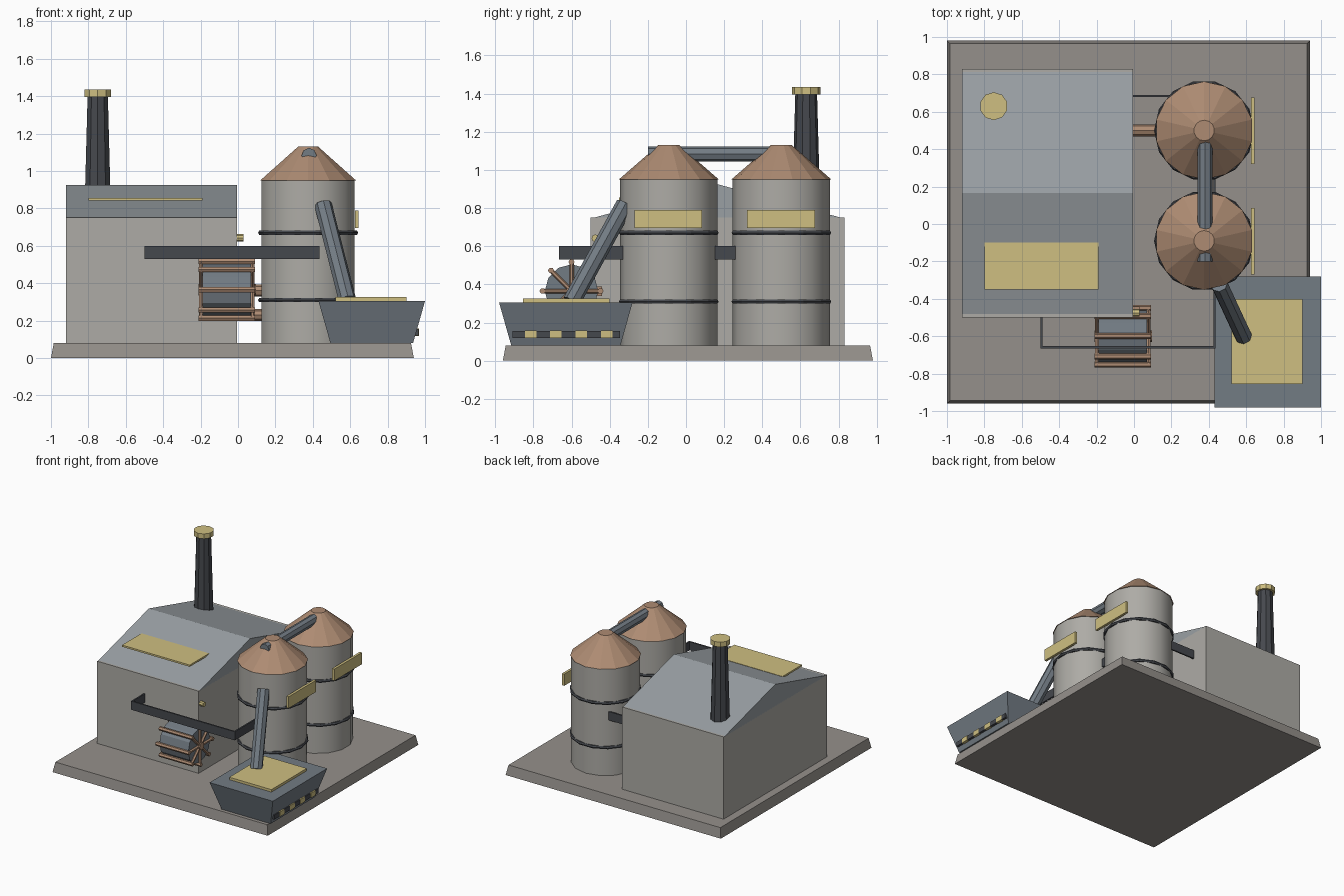
import bpy, bmesh, math
from mathutils import Vector

if "Cube" in bpy.data.objects:
    bpy.data.objects.remove(bpy.data.objects["Cube"])


def material(name, r, g, b):
    m = bpy.data.materials.new(name)
    m.diffuse_color = (r, g, b, 1)
    m.use_nodes = True
    m.node_tree.nodes["Principled BSDF"].inputs["Base Color"].default_value = m.diffuse_color
    return m


STONE = material("stone", .30, .28, .26)
WALL = material("wall", .42, .41, .38)
SLATE = material("slate", .32, .35, .37)
STEEL = material("steel", .17, .20, .23)
DARK = material("dark_iron", .06, .065, .075)
COPPER = material("copper", .42, .26, .17)
GOLD = material("gold", .62, .52, .22)


def finish(name, bm, mat, smooth=False):
    bmesh.ops.recalc_face_normals(bm, faces=bm.faces)
    me = bpy.data.meshes.new(name)
    bm.to_mesh(me)
    bm.free()
    ob = bpy.data.objects.new(name, me)
    bpy.context.collection.objects.link(ob)
    me.materials.append(mat)
    if smooth:
        bpy.ops.object.select_all(action='DESELECT')
        ob.select_set(True)
        bpy.context.view_layer.objects.active = ob
        bpy.ops.object.shade_smooth_by_angle(angle=math.radians(35))
    return ob


def box(name, x, y, z, mat, inset_top=0, inset_bottom=0):
    """Box from (min, max) ranges; insets taper the top or bottom."""
    bm = bmesh.new()
    bmesh.ops.create_cube(bm, size=1)
    for v in bm.verts:
        i = inset_top if v.co.z > 0 else inset_bottom
        v.co = [(a + i if c < 0 else b - i) if k < 2 else (a if c < 0 else b)
                for k, (c, (a, b)) in enumerate(zip(v.co, (x, y, z)))]
    return finish(name, bm, mat)


def rod(name, a, b, r1, mat, r2=None, sides=8, smooth=False):
    """Tapered cylinder between two points."""
    a, b = Vector(a), Vector(b)
    d = b - a
    bm = bmesh.new()
    bmesh.ops.create_cone(bm, cap_ends=True, segments=sides, radius1=r1,
                          radius2=r1 if r2 is None else r2, depth=d.length)
    q = Vector((0, 0, 1)).rotation_difference(d)
    for v in bm.verts:
        v.co = q @ v.co + (a + b) / 2
    return finish(name, bm, mat, smooth)


def ring(name, centre, radius, thick, mat, sides=14):
    bpy.ops.mesh.primitive_torus_add(location=centre, major_radius=radius, minor_radius=thick,
                                     major_segments=sides, minor_segments=6)
    ob = bpy.context.object
    ob.name = name
    ob.data.materials.append(mat)


# Base slab
box("base", (-1, .94), (-.96, .98), (0, .08), STONE, inset_top=.015)

# House with a gabled roof
box("house_walls", (-.92, -.005), (-.5, .83), (.07, .75), WALL)
bm = bmesh.new()
gable = [bm.verts.new((-.92, y, z)) for y, z in ((-.5, .745), (.83, .745), (.165, .925))]
face = bm.faces.new(gable)
ext = bmesh.ops.extrude_face_region(bm, geom=[face])
for v in ext["geom"]:
    if isinstance(v, bmesh.types.BMVert):
        v.co.x = -.005
bm.faces.new(gable) if not face.is_valid else None
finish("roof", bm, SLATE)
box("roof_panel", (-.8, -.19), (-.35, -.10), (.842, .856), GOLD)
rod("chimney", (-.75, .63, .76), (-.75, .63, 1.4), .075, DARK, .057, 10)
rod("chimney_cap", (-.75, .63, 1.395), (-.75, .63, 1.435), .075, GOLD, sides=10)

# Two silos with cone roofs, bands and side plates
for n, y in (("front", -.09), ("back", .5)):
    x = .375
    rod(n + "_silo", (x, y, .07), (x, y, .955), .255, WALL, sides=14, smooth=True)
    rod(n + "_silo_roof", (x, y, .95), (x, y, 1.13), .262, COPPER, .055, 14)
    for i, z in enumerate((.31, .67)):
        ring(f"{n}_silo_band_{i}", (x, y, z), .255, .013, DARK)
    box(n + "_silo_plate", (.625, .645), (y - .18, y + .175), (.695, .79), GOLD)
rod("silo_link_duct", (.38, -.2, 1.083), (.38, .5, 1.083), .04, STEEL)

# Pipes from house to back silo
for z in (.36, .23):
    rod("feed_pipe", (-.03, .5, z), (.15, .5, z), .032, COPPER)
rod("wall_lamp", (-.02, -.475, .642), (.03, -.475, .642), .02, GOLD)

# Flat rail loop running through the buildings
x0, x1, y0, y1, t = -.5, .437, -.665, .69, .012
for n, xr, yr in (("front", (x0, x1), (y0, y0 + t)), ("back", (x0, x1), (y1 - t, y1)),
                  ("left", (x0, x0 + t), (y0, y1)), ("right", (x1 - t, x1), (y0, y1))):
    box(n + "_rail", xr, yr, (.53, .6), DARK)

# Paddle wheel with spokes on both ends
wy, wz = -.6, .365
rod("wheel_drum", (-.19, wy, wz), (.07, wy, wz), .14, STEEL, sides=12)
rod("wheel_axle", (-.21, wy, wz), (.095, wy, wz), .03, COPPER)
for k in range(8):
    a = k * math.pi / 4
    py, pz = wy + .152 * math.cos(a), wz + .152 * math.sin(a)
    rod(f"wheel_paddle_{k}", (-.21, py, pz), (.09, py, pz), .016, COPPER, sides=6)
    for xe in (-.197, .077):
        rod(f"wheel_spoke_{k}", (xe, wy, wz), (xe, py, pz), .012, COPPER, sides=6)
box("wheel_bracket", (-.02, .03), (-.49, -.44), (.34, .39), COPPER)

# Hopper with chute, lid and striped strip
box("hopper", (.43, 1), (-.98, -.28), (.08, .305), STEEL, inset_bottom=.064)
box("hopper_lid", (.52, .9), (-.855, -.4), (.3, .325), GOLD)
rod("chute", (.455, -.32, .82), (.585, -.6, .31), .047, STEEL)
box("strip", (.93, .966), (-.91, -.345), (.12, .156), DARK)
for k in range(4):
    y = -.815 + k * .133
    box(f"strip_stripe_{k}", (.935, .969), (y - .03, y + .03), (.118, .158), GOLD)
